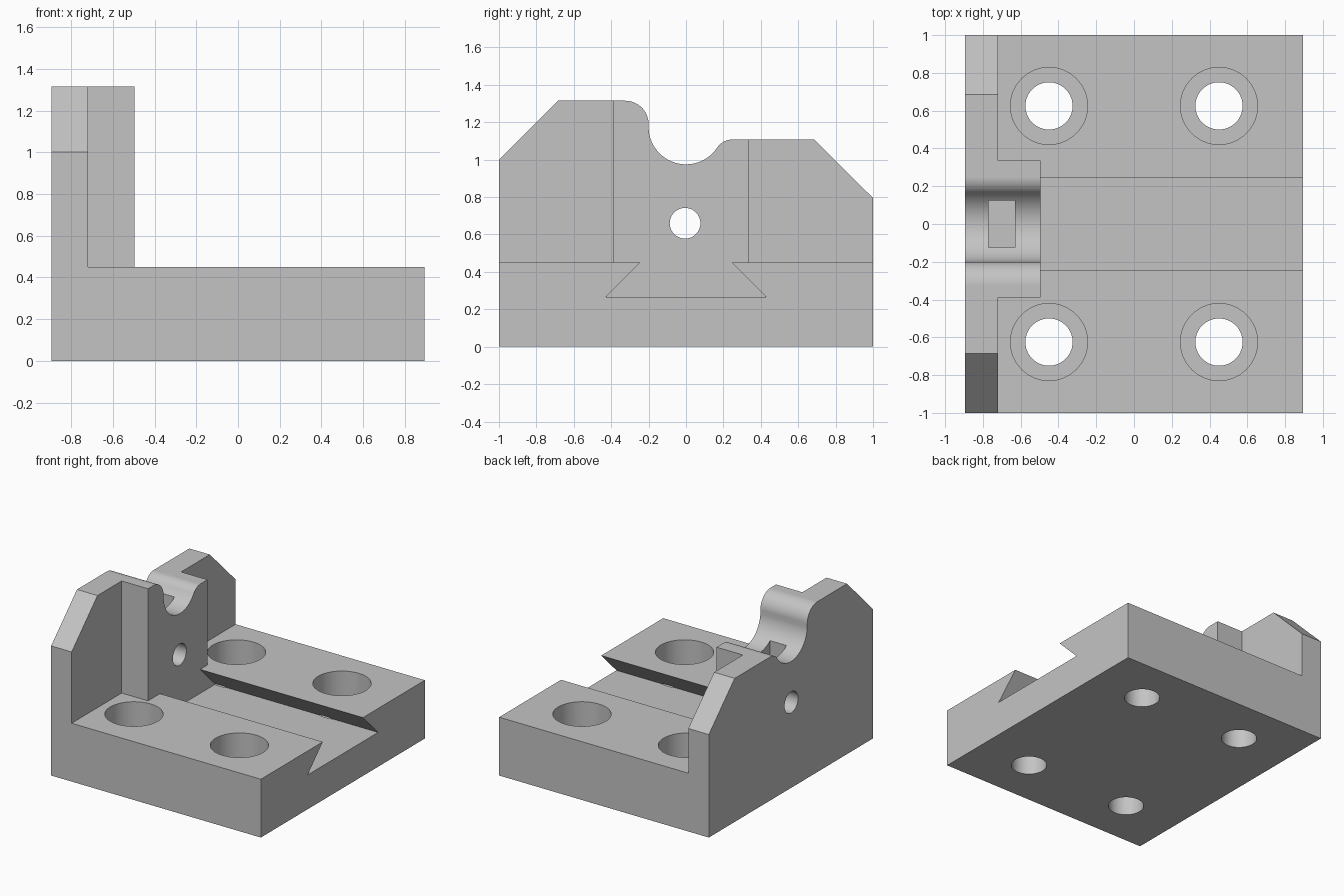
import bpy
import bmesh
import math
from mathutils import Matrix, Vector

cube = bpy.data.objects.get("Cube")
if cube:
    bpy.data.objects.remove(cube, do_unlink=True)

X = 0.895      # half length of the base
DECK = 0.45    # height of the base deck
WALL = -0.72   # inner face of the end wall
BOSS = -0.495  # inner face of the thick middle of the wall

grey = bpy.data.materials.new("machined grey")
grey.use_nodes = True
grey.diffuse_color = (0.55, 0.55, 0.55, 1)
grey.node_tree.nodes["Principled BSDF"].inputs["Base Color"].default_value = grey.diffuse_color


def add_object(name, bm):
    bmesh.ops.recalc_face_normals(bm, faces=bm.faces)
    mesh = bpy.data.meshes.new(name)
    bm.to_mesh(mesh)
    bm.free()
    mesh.materials.append(grey)
    obj = bpy.data.objects.new(name, mesh)
    bpy.context.collection.objects.link(obj)
    return obj


def extrude_x(name, outline, x0, x1):
    """Extrude a (y, z) outline along x."""
    bm = bmesh.new()
    face = bm.faces.new([bm.verts.new((x0, y, z)) for y, z in outline])
    geom = bmesh.ops.extrude_face_region(bm, geom=[face])["geom"]
    verts = [v for v in geom if isinstance(v, bmesh.types.BMVert)]
    bmesh.ops.translate(bm, verts=verts, vec=(x1 - x0, 0, 0))
    return add_object(name, bm)


def box(name, x0, x1, y0, y1, z0, z1):
    return extrude_x(name, [(y0, z0), (y1, z0), (y1, z1), (y0, z1)], x0, x1)


def cylinder(name, radius, depth, centre, along_x=False):
    bm = bmesh.new()
    turn = Matrix.Rotation(math.pi / 2, 4, 'Y') if along_x else Matrix()
    bmesh.ops.create_cone(bm, cap_ends=True, segments=64, radius1=radius, radius2=radius,
                          depth=depth, matrix=Matrix.Translation(Vector(centre)) @ turn)
    return add_object(name, bm)


def arc(y, z, r, start, end, n=20):
    angles = [math.radians(start + (end - start) * i / n) for i in range(n + 1)]
    return [(y + r * math.cos(a), z + r * math.sin(a)) for a in angles]


# Side profile: chamfered shoulders with a rounded cradle between them
lip = math.degrees(math.atan2(-0.167, 0.249))
outline = [(-1, 0), (-1, 1.0), (-0.685, 1.315)]
outline += arc(-0.325, 1.19, 0.125, 90, 0)
outline += arc(0, 1.175, 0.2, 180, 360 + lip, 32)[1:]
outline += arc(0.249, 1.008, 0.1, 180 + lip, 90, 12)[1:]
outline += [(0.685, 1.108), (1, 0.795), (1, 0)]
bracket = extrude_x("slide_bracket", outline, -X, X)

# Open space above the deck together with the dovetail groove
space = [(-2, DECK), (-0.245, DECK), (-0.43, 0.265), (0.43, 0.265),
         (0.245, DECK), (2, DECK), (2, 2), (-2, 2)]
cutters = [
    extrude_x("dovetail_cutter", space, BOSS, 2),
    box("front_recess_cutter", WALL, -0.45, -2, -0.39, DECK, 2),
    box("back_recess_cutter", WALL, -0.45, 0.335, 2, DECK, 2),
    box("pocket_cutter", -0.77, -0.63, -0.125, 0.125, DECK, 2),
    cylinder("pin_hole_cutter", 0.082, 1.2, (-0.7, -0.005, 0.66), True),
]

# Counterbored bolt holes
for sx in (-1, 1):
    for sy in (-1, 1):
        x, y = sx * 0.45, sy * 0.625
        cutters.append(cylinder("bolt_hole_cutter", 0.125, 1, (x, y, 0)))
        cutters.append(cylinder("counterbore_cutter", 0.204, 0.4, (x, y, 0.45)))

bpy.context.view_layer.objects.active = bracket
bracket.select_set(True)
for cutter in cutters:
    cutter.hide_render = True
    mod = bracket.modifiers.new("cut", 'BOOLEAN')
    mod.operation = 'DIFFERENCE'
    mod.solver = 'EXACT'
    mod.object = cutter
    bpy.ops.object.modifier_apply(modifier=mod.name)
    bpy.data.objects.remove(cutter, do_unlink=True)

# Smooth the round surfaces and keep the machined edges crisp
bpy.ops.object.shade_smooth_by_angle(angle=math.radians(25))
normals = bracket.modifiers.new("weighted normals", 'WEIGHTED_NORMAL')
normals.keep_sharp = True
